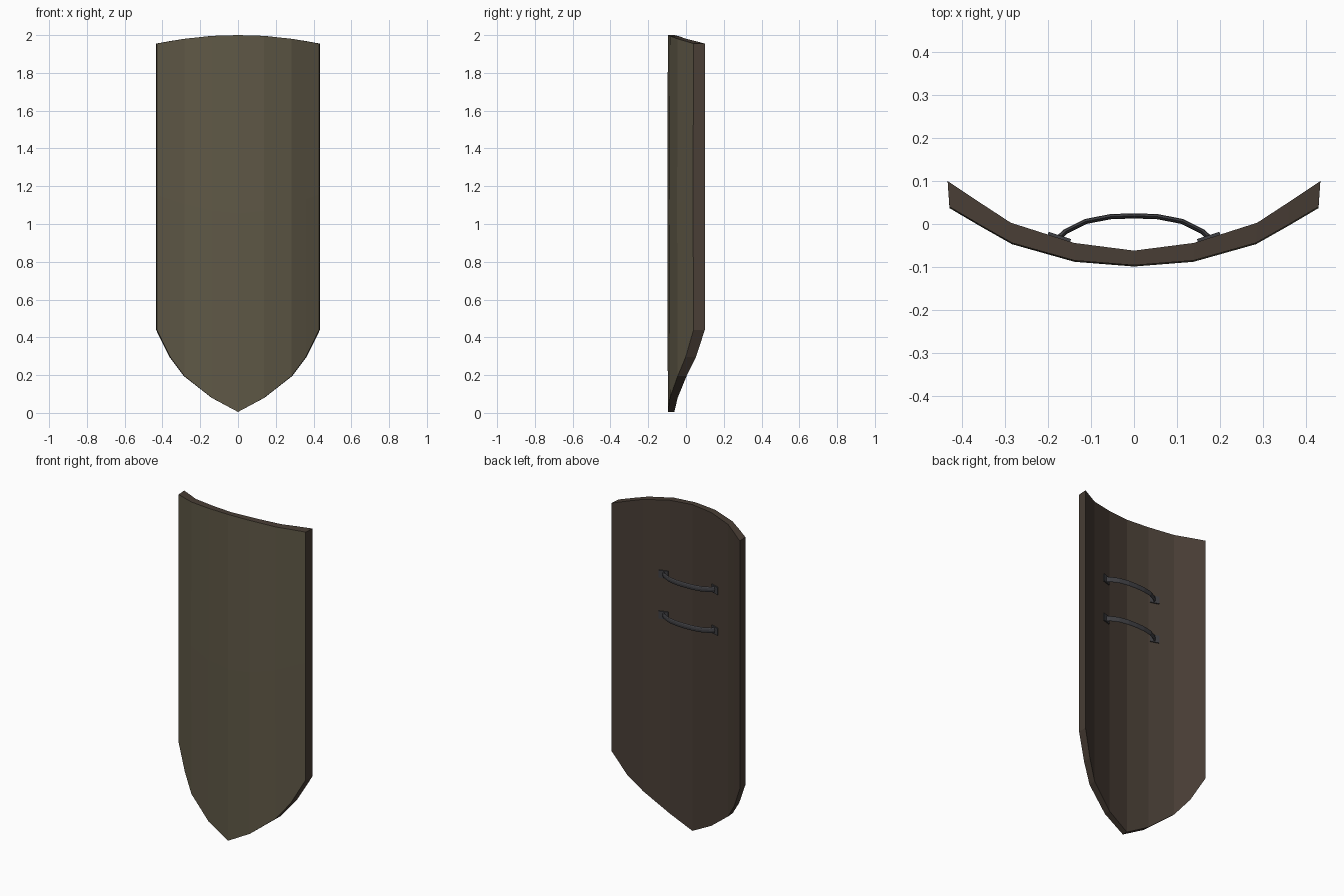
import bpy, bmesh, math
from mathutils import Vector, Matrix

if "Cube" in bpy.data.objects:
    bpy.data.objects.remove(bpy.data.objects["Cube"])


def material(name, color):
    m = bpy.data.materials.new(name)
    m.diffuse_color = (*color, 1)
    m.use_nodes = True
    m.node_tree.nodes["Principled BSDF"].inputs["Base Color"].default_value = m.diffuse_color
    return m


FRONT = material("olive_face", (0.115, 0.098, 0.062))
BACK = material("brown_wood", (0.066, 0.048, 0.036))
IRON = material("dark_iron", (0.05, 0.05, 0.056))


def finish(name, bm, mats):
    bmesh.ops.recalc_face_normals(bm, faces=bm.faces)
    me = bpy.data.meshes.new(name)
    bm.to_mesh(me)
    bm.free()
    for m in mats:
        me.materials.append(m)
    ob = bpy.data.objects.new(name, me)
    bpy.context.collection.objects.link(ob)
    return ob


# Shield: half columns as x, front y, back y, bottom z, middle z, top z
half = [
    (0.000, -0.096, -0.062, 0.005, 1.055, 2.000),
    (0.140, -0.085, -0.044, 0.080, 1.070, 1.996),
    (0.287, -0.044, 0.003, 0.195, 1.105, 1.980),
    (0.362, -0.002, 0.052, 0.295, 1.130, 1.968),
    (0.434, 0.040, 0.100, 0.440, 1.155, 1.955),
]
columns = [(-c[0], *c[1:]) for c in reversed(half[1:])] + half

bm = bmesh.new()
front, back = [], []
for x, yf, yb, z0, z1, z2 in columns:
    xf = x * 0.99
    front.append([bm.verts.new((xf, yf, z0)), bm.verts.new((xf, yf - 0.003, z1)),
                  bm.verts.new((xf, yf, z2))])
    back.append([bm.verts.new((x, yb, z)) for z in (z0, z1, z2)])
for i in range(len(columns) - 1):
    for r in range(2):
        for side, idx in ((front, 0), (back, 1)):
            f = bm.faces.new((side[i][r], side[i + 1][r], side[i + 1][r + 1], side[i][r + 1]))
            f.material_index = idx
    for r in (0, 2):
        bm.faces.new((front[i][r], front[i + 1][r], back[i + 1][r], back[i][r])).material_index = 1
for i in (0, -1):
    for r in range(2):
        bm.faces.new((front[i][r], front[i][r + 1], back[i][r + 1], back[i][r])).material_index = 1
finish("shield_body", bm, [FRONT, BACK])


# Grip: oval section swept along an arch, flared at its ends
def grip(name, z):
    path = [(0.180, -0.038), (0.160, -0.018), (0.112, 0.006), (0.055, 0.017)]
    path = [(-x, y) for x, y in path] + [(0, 0.019)] + path[::-1]
    n, sides = len(path), 8
    bm = bmesh.new()
    rings = []
    for i, (x, y) in enumerate(path):
        a, b = path[max(i - 1, 0)], path[min(i + 1, n - 1)]
        t = Vector((b[0] - a[0], b[1] - a[1], 0)).normalized()
        nrm = Vector((-t.y, t.x, 0))
        flare = 1.25 if i in (0, n - 1) else 1
        rings.append([bm.verts.new(Vector((x, y, z))
                      + nrm * 0.006 * flare * math.cos(2 * math.pi * k / sides)
                      + Vector((0, 0, 0.016 * flare * math.sin(2 * math.pi * k / sides))))
                      for k in range(sides)])
    for a, b in zip(rings, rings[1:]):
        for k in range(sides):
            j = (k + 1) % sides
            bm.faces.new((a[k], a[j], b[j], b[k]))
    bm.faces.new(rings[0])
    bm.faces.new(rings[-1])
    # Mounting plates lying on the sloped back
    for s in (-1, 1):
        mat = (Matrix.Translation((s * 0.174, -0.031, z))
               @ Matrix.Rotation(s * math.atan2(0.047, 0.147), 4, 'Z')
               @ Matrix.Diagonal((0.055, 0.009, 0.045, 1)))
        bmesh.ops.create_cube(bm, size=1, matrix=mat)
    finish(name, bm, [IRON])


grip("upper_grip", 1.54)
grip("lower_grip", 1.29)
